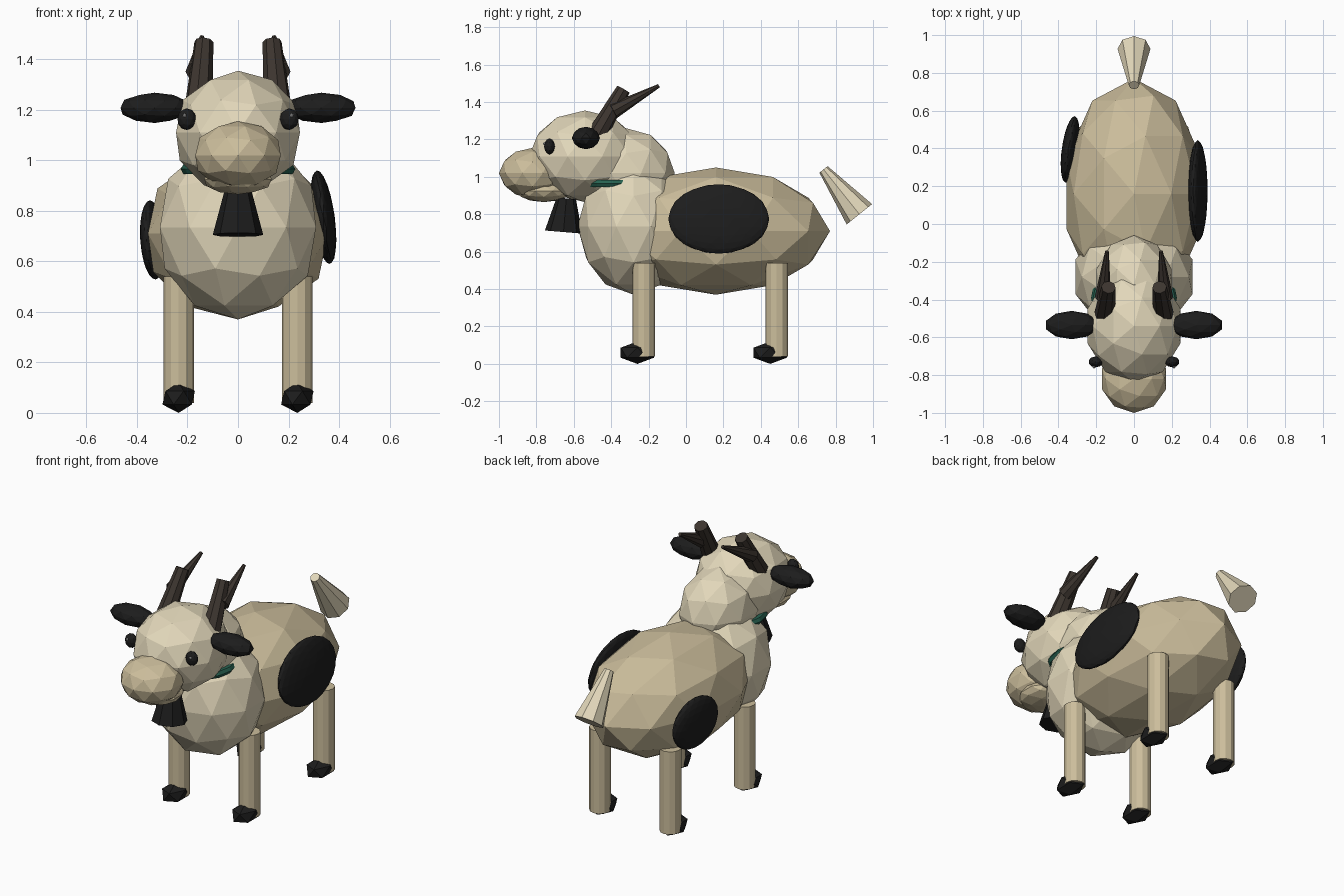
import bpy
from math import radians
from mathutils import Vector

if "Cube" in bpy.data.objects:
    bpy.data.objects.remove(bpy.data.objects["Cube"])


def material(name, rgb):
    m = bpy.data.materials.new(name)
    m.diffuse_color = (*rgb, 1)
    m.use_nodes = True
    m.node_tree.nodes["Principled BSDF"].inputs["Base Color"].default_value = m.diffuse_color
    return m


TAN = material("tan_coat", (0.60, 0.51, 0.33))
CREAM = material("cream_coat", (0.76, 0.68, 0.49))
BLACK = material("black", (0.012, 0.012, 0.012))
HORN = material("horn_brown", (0.045, 0.035, 0.028))
GREEN = material("collar_green", (0.02, 0.12, 0.08))
WHITE = material("white", (0.9, 0.9, 0.9))


def finish(name, mat):
    ob = bpy.context.object
    ob.name = name
    ob.data.materials.append(mat)
    return ob


def blob(name, loc, radii, mat, sub=2, rot=(0, 0, 0)):
    """Faceted ellipsoid."""
    bpy.ops.mesh.primitive_ico_sphere_add(subdivisions=sub, radius=1, location=loc,
                                          rotation=[radians(a) for a in rot])
    bpy.context.object.scale = radii
    return finish(name, mat)


def taper(name, a, b, r1, r2, mat, sides=8):
    """Tapered round bar from point a to point b."""
    a, b = Vector(a), Vector(b)
    bpy.ops.mesh.primitive_cone_add(
        vertices=sides, radius1=r1, radius2=r2, depth=(b - a).length,
        location=(a + b) / 2, rotation=(b - a).to_track_quat('Z', 'Y').to_euler())
    return finish(name, mat)


# Trunk, neck and head
blob("body", (0, 0.16, 0.71), (0.375, 0.61, 0.34), TAN)
blob("chest", (0, -0.28, 0.735), (0.325, 0.30, 0.365), CREAM)
blob("neck", (0, -0.32, 1.02), (0.21, 0.26, 0.24), CREAM)
blob("head", (0, -0.54, 1.11), (0.258, 0.30, 0.245), CREAM)
blob("snout", (0, -0.82, 1.02), (0.178, 0.18, 0.135), TAN)
blob("jaw", (0, -0.76, 0.925), (0.14, 0.15, 0.06), TAN)

# Beard and collar
taper("beard", (0, -0.655, 0.705), (0, -0.64, 0.885), 0.1, 0.052, BLACK)
bpy.ops.mesh.primitive_torus_add(major_segments=16, minor_segments=6, major_radius=0.205,
                                 minor_radius=0.022, location=(0, -0.39, 0.965))
finish("collar", GREEN)

# Paired parts
for s, side in ((-1, "left"), (1, "right")):
    blob(f"{side}_ear", (s * 0.33, -0.535, 1.208), (0.142, 0.075, 0.06), BLACK)
    blob(f"{side}_eye", (s * 0.203, -0.73, 1.163), (0.038, 0.029, 0.043), BLACK)
    blob(f"{side}_eye_glint", (s * 0.212, -0.757, 1.178), (0.008,) * 3, WHITE, 1)
    taper(f"{side}_horn_base", (s * 0.155, -0.475, 1.225), (s * 0.135, -0.335, 1.468),
          0.055, 0.038, HORN)
    taper(f"{side}_horn_tip", (s * 0.165, -0.39, 1.352), (s * 0.143, -0.145, 1.487),
          0.043, 0.01, HORN)
    for y, end in ((-0.225, "front"), (0.485, "back")):
        taper(f"{end}_{side}_leg", (s * 0.235, y, 0.04), (s * 0.235, y, 0.54),
              0.06, 0.06, TAN, 12)
        blob(f"{end}_{side}_hoof", (s * 0.235, y - 0.035, 0.06), (0.072, 0.105, 0.06), BLACK, 1)

# Coat patches
blob("right_patch", (0.338, 0.175, 0.775), (0.045, 0.27, 0.187), BLACK, 3, (0, -8, 0))
blob("left_patch", (-0.338, 0.395, 0.685), (0.043, 0.178, 0.157), BLACK, 3, (0, -4, -8))

# Tail
taper("tail", (0, 0.927, 0.80), (0, 0.735, 1.04), 0.087, 0.028, CREAM)
